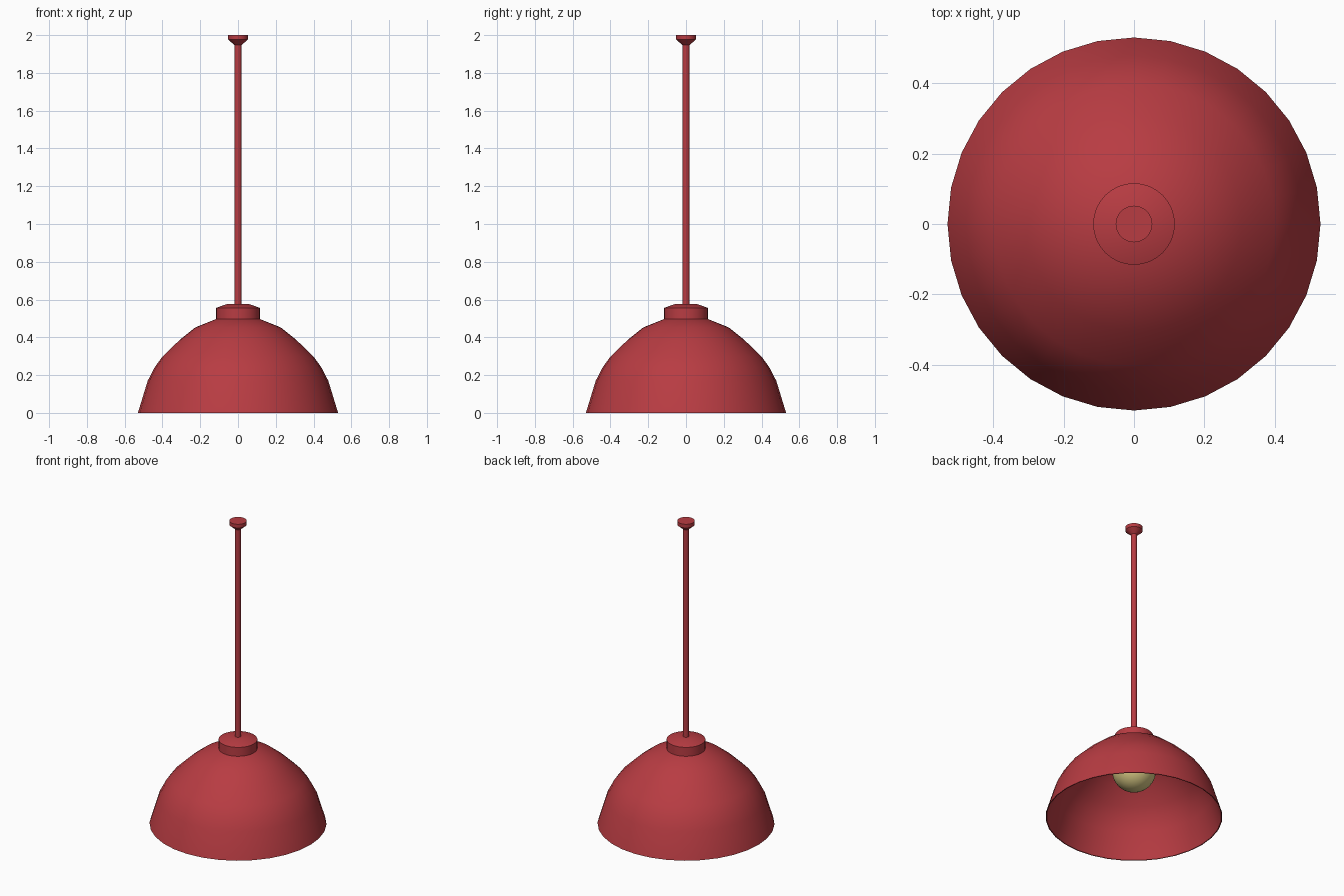
import bpy, bmesh, math

if "Cube" in bpy.data.objects:
    bpy.data.objects.remove(bpy.data.objects["Cube"])


def material(name, rgb):
    mat = bpy.data.materials.new(name)
    mat.diffuse_color = (*rgb, 1)
    mat.use_nodes = True
    mat.node_tree.nodes["Principled BSDF"].inputs["Base Color"].default_value = mat.diffuse_color
    return mat


def lathe(name, profile, mat, sides=32):
    """Spin a (radius, z) profile around the z axis."""
    bm = bmesh.new()
    rings = []
    for r, z in profile:
        if r == 0:
            rings.append([bm.verts.new((0, 0, z))] * sides)
        else:
            rings.append([bm.verts.new((r * math.cos(2 * math.pi * i / sides),
                                        r * math.sin(2 * math.pi * i / sides), z))
                          for i in range(sides)])
    for a, b in zip(rings, rings[1:]):
        for i in range(sides):
            j = (i + 1) % sides
            bm.faces.new(list(dict.fromkeys((a[i], a[j], b[j], b[i]))))
    bmesh.ops.recalc_face_normals(bm, faces=bm.faces)
    mesh = bpy.data.meshes.new(name)
    bm.to_mesh(mesh)
    bm.free()
    mesh.materials.append(mat)
    obj = bpy.data.objects.new(name, mesh)
    bpy.context.collection.objects.link(obj)
    bpy.ops.object.select_all(action='DESELECT')
    obj.select_set(True)
    bpy.context.view_layer.objects.active = obj
    bpy.ops.object.shade_smooth_by_angle(angle=math.radians(32))
    return obj


red = material("red_enamel", (0.48, 0.045, 0.055))
glow = material("bulb_glass", (0.68, 0.58, 0.23))

# Thin domed shade, outer skin then inner skin
outer = [(0, 0.515), (0.116, 0.497), (0.227, 0.452), (0.307, 0.388),
         (0.40, 0.298), (0.44, 0.243), (0.478, 0.17), (0.53, 0)]
inner = [(max(r - 0.006, 0), max(z - 0.004, 0)) for r, z in reversed(outer)]
lathe("shade", outer + inner, red)

# Collar on top of the shade
lathe("collar", [(0, 0.495), (0.116, 0.495), (0.116, 0.556),
                 (0.056, 0.577), (0, 0.577)], red)

# Hanging rod and ceiling mount
lathe("rod", [(0, 0.57), (0.0185, 0.57), (0.0185, 1.96), (0, 1.96)], red)
lathe("ceiling_mount", [(0, 1.947), (0.0185, 1.947), (0.052, 1.976),
                        (0.052, 2.0), (0, 2.0)], red)

# Bulb with a short neck running up into the shade
R, zc = 0.132, 0.318
ball = [(R * math.sin(math.radians(a)), zc - R * math.cos(math.radians(a)))
        for a in range(10, 151, 10)]
lathe("bulb", [(0, zc - R)] + ball + [(0.055, 0.46), (0.055, 0.505), (0, 0.505)], glow)
